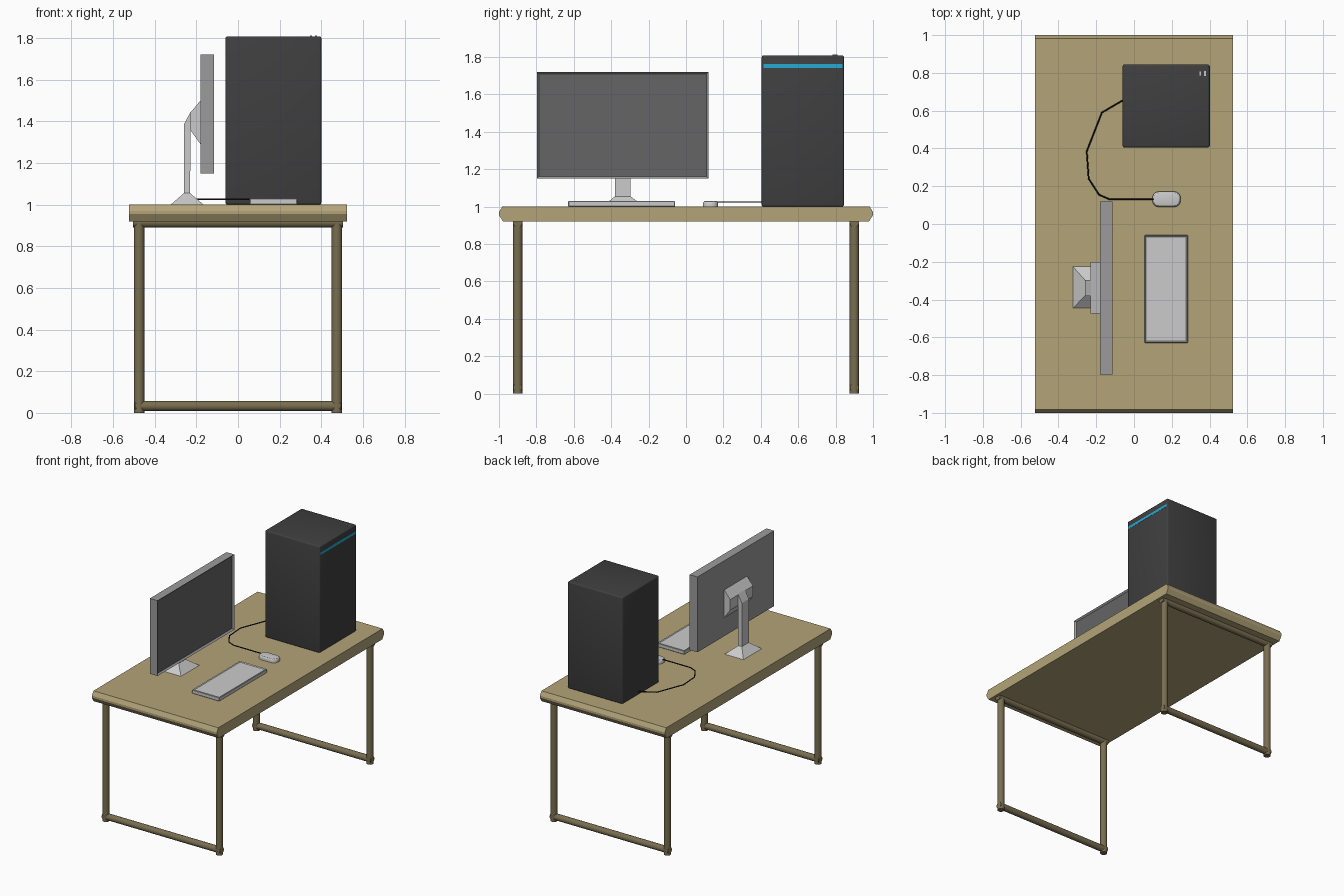
import bpy, bmesh
from mathutils import Vector

if "Cube" in bpy.data.objects:
    bpy.data.objects.remove(bpy.data.objects["Cube"])


def material(name, rgb):
    m = bpy.data.materials.new(name)
    m.diffuse_color = (*rgb, 1)
    m.use_nodes = True
    m.node_tree.nodes["Principled BSDF"].inputs["Base Color"].default_value = m.diffuse_color
    return m


WOOD = material("wood", (0.45, 0.37, 0.19))
LEG = material("leg_wood", (0.19, 0.155, 0.08))
DARK = material("dark_case", (0.05, 0.05, 0.05))
SCREEN = material("screen_grey", (0.13, 0.13, 0.13))
BLUE = material("blue_light", (0.02, 0.4, 0.65))
BLACK = material("cable_black", (0.01, 0.01, 0.01))


def finish(name, bm, *mats):
    bmesh.ops.recalc_face_normals(bm, faces=bm.faces[:])
    me = bpy.data.meshes.new(name)
    bm.to_mesh(me)
    bm.free()
    ob = bpy.data.objects.new(name, me)
    bpy.context.collection.objects.link(ob)
    for m in mats:
        if m:
            me.materials.append(m)
    return ob


def smooth(ob):
    bpy.ops.object.select_all(action='DESELECT')
    ob.select_set(True)
    bpy.context.view_layer.objects.active = ob
    bpy.ops.object.shade_smooth_by_angle()


def box(name, lo, hi, mat=None, bevel=0.0, segs=2, inset=None, inset_mat=None):
    """Box from corner to corner; inset = (direction, rim width, depth)."""
    lo, hi = Vector(lo), Vector(hi)
    bm = bmesh.new()
    bmesh.ops.create_cube(bm, size=1)
    for v in bm.verts:
        v.co = (lo + hi) / 2 + v.co * (hi - lo)
    if bevel:
        bmesh.ops.bevel(bm, geom=bm.edges[:], offset=bevel, segments=segs,
                        profile=0.5, affect='EDGES')
    if inset:
        direction, rim, depth = inset
        bm.normal_update()
        face = max((f for f in bm.faces if f.normal.dot(Vector(direction)) > 0.99),
                   key=lambda f: f.calc_area())
        bmesh.ops.inset_region(bm, faces=[face], thickness=rim, depth=depth)
        if inset_mat:
            face.material_index = 1 if mat else 0
    return finish(name, bm, mat, inset_mat)


def prism(name, pts, axis, a, b, mat=None):
    """Extrude a profile along x (points are y, z) or y (points are x, z)."""
    bm = bmesh.new()

    def ring(t):
        return [bm.verts.new((t, p, q) if axis == 'x' else (p, t, q)) for p, q in pts]
    r0, r1 = ring(a), ring(b)
    bm.faces.new(r0)
    bm.faces.new(r1)
    n = len(pts)
    for i in range(n):
        j = (i + 1) % n
        bm.faces.new((r0[i], r0[j], r1[j], r1[i]))
    return finish(name, bm, mat)


def rod(name, p, q, r, mat):
    p, q = Vector(p), Vector(q)
    bm = bmesh.new()
    bmesh.ops.create_cone(bm, cap_ends=True, segments=20, radius1=r, radius2=r,
                          depth=(q - p).length)
    rot = (q - p).to_track_quat('Z', 'Y').to_matrix()
    for v in bm.verts:
        v.co = (p + q) / 2 + rot @ v.co
    smooth(finish(name, bm, mat))


# Table top with chamfered ends
half = [(1, 0.955), (1, 0.97), (0.982, 1.0)]
prism("table_top", [(0.978, 0.92)] + half + [(-y, z) for y, z in reversed(half)] + [(-0.978, 0.92)],
      'x', -0.523, 0.523, WOOD)

# Leg frames
for end, y in (("front", -0.9), ("back", 0.9)):
    for side, x in (("left", -0.475), ("right", 0.475)):
        rod(f"{end}_{side}_leg", (x, y, 0), (x, y, 0.925), 0.025, LEG)
    rod(f"{end}_floor_bar", (-0.495, y, 0.033), (0.495, y, 0.033), 0.024, LEG)
    rod(f"{end}_top_bar", (-0.503, y, 0.915), (0.503, y, 0.915), 0.025, LEG)

# Monitor: panel, mount, neck and base
monitor = box("monitor_panel", (-0.18, -0.797, 1.15), (-0.115, 0.12, 1.72),
              inset=((1, 0, 0), 0.015, -0.012))
grey = material("monitor_grey", (0.33, 0.33, 0.33))
monitor.data.materials.append(grey)
monitor.data.materials.append(SCREEN)
max((f for f in monitor.data.polygons if f.normal.x > 0.99),
    key=lambda f: f.area).material_index = 1
prism("monitor_mount", [(-0.18, 1.29), (-0.23, 1.36), (-0.23, 1.44), (-0.18, 1.5)],
      'y', -0.473, -0.2)
prism("stand_neck", [(-0.23, 1.05), (-0.26, 1.05), (-0.26, 1.385), (-0.228, 1.445), (-0.228, 1.36)],
      'y', -0.38, -0.296)
base = box("stand_base", (-0.323, -0.446, 1.0), (-0.165, -0.226, 1.055))
for v in base.data.vertices:
    if v.co.z > 1.03:
        v.co.x = -0.26 if v.co.x < -0.24 else -0.23
        v.co.y = -0.38 if v.co.y < -0.34 else -0.296

# Computer tower with light strip and top buttons
smooth(box("tower_case", (-0.06, 0.405, 1.0), (0.4, 0.845, 1.808), DARK, 0.01, 3))
box("tower_light_strip", (0.39, 0.414, 1.742), (0.4015, 0.836, 1.762), BLUE)
box("tower_button_small", (0.346, 0.787, 1.80), (0.356, 0.807, 1.813))
box("tower_button_large", (0.37, 0.783, 1.80), (0.38, 0.81, 1.813))

# Keyboard
box("keyboard", (0.055, -0.63, 1.0), (0.285, -0.058, 1.03), None, 0.004, 1,
    ((0, 0, 1), 0.008, -0.006))

# Mouse: rounded pebble
mouse = box("mouse", (0.097, 0.09, 1.0), (0.247, 0.172, 1.03))
bm = bmesh.new()
bm.from_mesh(mouse.data)
upright = [e for e in bm.edges if abs(e.verts[0].co.z - e.verts[1].co.z) > 0.01]
bmesh.ops.bevel(bm, geom=upright, offset=0.036, segments=5, profile=0.5, affect='EDGES')
rim = [e for e in bm.edges if all(v.co.z > 1.02 for v in e.verts)]
bmesh.ops.bevel(bm, geom=rim, offset=0.015, segments=3, profile=0.5, affect='EDGES')
bm.to_mesh(mouse.data)
bm.free()
smooth(mouse)

# Mouse cable to the tower
path = [(0.12, 0.131), (-0.13, 0.131), (-0.185, 0.155), (-0.24, 0.24),
        (-0.25, 0.385), (-0.17, 0.59), (-0.05, 0.66)]
curve = bpy.data.curves.new("mouse_cable", 'CURVE')
curve.dimensions = '3D'
curve.bevel_depth = 0.004
curve.bevel_resolution = 1
spline = curve.splines.new('POLY')
spline.points.add(len(path) - 1)
for pt, (x, y) in zip(spline.points, path):
    pt.co = (x, y, 1.025, 1)
curve.materials.append(BLACK)
bpy.context.collection.objects.link(bpy.data.objects.new("mouse_cable", curve))
